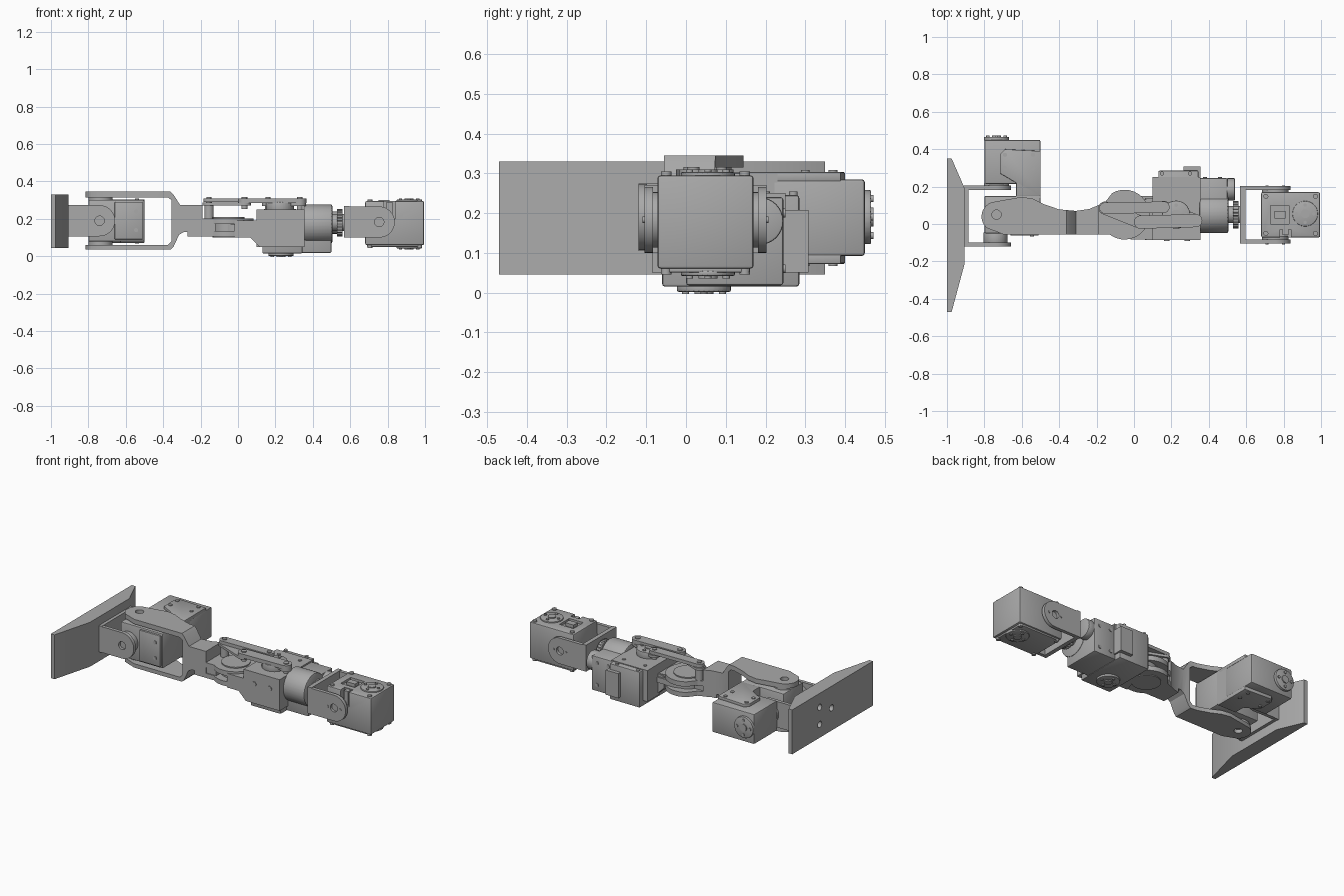
import bpy, bmesh, math
from mathutils import Vector

if "Cube" in bpy.data.objects:
    bpy.data.objects.remove(bpy.data.objects["Cube"], do_unlink=True)

grey = bpy.data.materials.new("machine_grey")
grey.use_nodes = True
grey.diffuse_color = (0.4, 0.4, 0.4, 1)
grey.node_tree.nodes["Principled BSDF"].inputs["Base Color"].default_value = (0.4, 0.4, 0.4, 1)


def place(axis, u, v, w):
    """Profile coordinates u, v and depth w to world space."""
    return {"x": (w, u, v), "y": (u, w, v), "z": (u, v, w)}[axis]


def prism(name, axis, pts, lo, hi, bevel=0.0):
    """Extrude a flat outline along an axis."""
    bm = bmesh.new()
    face = bm.faces.new([bm.verts.new(place(axis, u, v, lo)) for u, v in pts])
    ext = bmesh.ops.extrude_face_region(bm, geom=[face])
    moved = [g for g in ext["geom"] if isinstance(g, bmesh.types.BMVert)]
    bmesh.ops.translate(bm, verts=moved, vec=Vector(place(axis, 0, 0, hi - lo)))
    bmesh.ops.recalc_face_normals(bm, faces=bm.faces)
    if bevel:
        bmesh.ops.bevel(bm, geom=bm.edges[:], offset=bevel, segments=2, profile=0.5, affect="EDGES")
    mesh = bpy.data.meshes.new(name)
    bm.to_mesh(mesh)
    bm.free()
    ob = bpy.data.objects.new(name, mesh)
    bpy.context.collection.objects.link(ob)
    mesh.materials.append(grey)
    return ob


def box(name, x, y, z, bevel=0.0):
    pts = [(x[0], y[0]), (x[1], y[0]), (x[1], y[1]), (x[0], y[1])]
    return prism(name, "z", pts, z[0], z[1], bevel)


def arc(c, r, a, b, n=24):
    return [(c[0] + r * math.cos(math.radians(a + (b - a) * i / n)),
             c[1] + r * math.sin(math.radians(a + (b - a) * i / n))) for i in range(n + 1)]


def disc(name, axis, c, r, lo, hi, bevel=0.0):
    return prism(name, axis, arc(c, r, 0, 360, 32)[:-1], lo, hi, bevel)


def cut(ob, cutters):
    for c in cutters:
        mod = ob.modifiers.new("cut", "BOOLEAN")
        mod.object, mod.operation, mod.solver = c, "DIFFERENCE", "EXACT"
        bpy.context.view_layer.objects.active = ob
        bpy.ops.object.modifier_apply(modifier=mod.name)
        bpy.data.objects.remove(c, do_unlink=True)
    return ob


def link(name, a, b, r, lo, hi):
    """Flat bar with round ends and pins."""
    t = math.degrees(math.atan2(b[1] - a[1], b[0] - a[0]))
    prism(name, "z", arc(a, r, t + 90, t + 270) + arc(b, r, t - 90, t + 90), lo, hi)
    for i, c in enumerate((a, b)):
        disc(f"{name}_pin_{i}", "z", c, r * 0.45, lo - 0.02, hi + 0.006)


def horn(name, axis, c, r, lo, hi, out):
    """Output wheel with a centre boss and four screws; out is the outward sign."""
    disc(name, axis, c, r, lo, hi, 0.004)
    end = hi if out > 0 else lo
    a, b = sorted((end - 0.004 * out, end + 0.006 * out))
    disc(name + "_boss", axis, c, r * 0.35, a, b)
    for i, (u, v) in enumerate(arc(c, r * 0.68, 0, 270, 3)):
        disc(f"{name}_screw_{i}", axis, (u, v), r * 0.13, a, b)


def screws(name, axis, us, vs, lo, hi, r=0.011):
    for i, u in enumerate(us):
        for j, v in enumerate(vs):
            disc(f"{name}_{i}{j}", axis, (u, v), r, lo, hi)


def arm(name, base, c, r, lo, hi):
    """Bracket side arm with a round end and a pivot hole."""
    s = 1 if c[0] > base else -1
    ob = prism(name, "y", [(base, c[1] - r)] + arc(c, r, -90, 90) + [(base, c[1] + r)], lo, hi)
    return cut(ob, [disc("pivot_cutter", "y", c, 0.025, lo - 0.02, hi + 0.02)])


# Foot plate with three mounting holes, and its two-armed bracket
foot = prism("foot_plate", "z", [(-1, -0.47), (-0.975, -0.47), (-0.905, -0.21), (-0.905, 0.19),
                                 (-0.975, 0.35), (-1, 0.35)], 0.045, 0.33)
cut(foot, [disc("hole_cutter", "x", c, 0.02, -1.05, -0.94)
           for c in ((0.07, 0.24), (0.07, 0.13), (-0.05, 0.19))])
box("foot_bracket_back", (-0.908, -0.885), (-0.12, 0.205), (0.105, 0.275))
for side, lo in (("front", -0.12), ("rear", 0.183)):
    arm(f"foot_bracket_{side}_arm", -0.905, (-0.74, 0.19), 0.083, lo, lo + 0.022)

# Ankle: inner motor turning about z
box("ankle_inner_motor", (-0.8, -0.5), (-0.05, 0.15), (0.078, 0.302), 0.008)
box("ankle_front_cover", (-0.66, -0.51), (-0.062, -0.045), (0.09, 0.29), 0.004)
screws("ankle_cover_screw", "y", (-0.545,), (0.14, 0.24), -0.068, -0.055)
horn("ankle_front_bearing", "y", (-0.74, 0.19), 0.065, -0.1, -0.045, -1)
for side, lo, hi, out in (("top", 0.29, 0.318, 1), ("bottom", 0.058, 0.085, -1)):
    disc(f"ankle_{side}_wheel", "z", (-0.735, 0.05), 0.065, lo, hi)

# Ankle: outer motor turning about y, held between two cover plates
box("ankle_outer_motor", (-0.8, -0.5), (0.215, 0.45), (0.092, 0.285), 0.008)
box("ankle_joint_block", (-0.63, -0.5), (0.14, 0.23), (0.08, 0.3))
horn("ankle_outer_wheel", "y", (-0.735, 0.19), 0.068, 0.445, 0.466, 1)
horn("ankle_inner_wheel", "y", (-0.735, 0.19), 0.068, 0.2, 0.22, -1)
cover = [(-0.63, 0.15), (-0.5, 0.15), (-0.5, 0.39), (-0.69, 0.4), (-0.715, 0.375), (-0.715, 0.27), (-0.63, 0.22)]
for side, lo, hi in (("top", 0.28, 0.303), ("bottom", 0.072, 0.095)):
    prism(f"ankle_{side}_cover", "z", cover, lo, hi, 0.003)
    screws(f"ankle_{side}_screw", "z", (-0.69, -0.54), (0.3, 0.37), lo - 0.005, hi + 0.005)

# Shin fork: side profile limited by a curved plan outline
shin = prism("shin_fork", "y", [(-0.82, 0.315), (-0.375, 0.315), (-0.355, 0.3), (-0.355, 0.08), (-0.375, 0.06),
                                (-0.82, 0.06), (-0.82, 0.035), (-0.36, 0.035), (-0.345, 0.05), (-0.315, 0.115),
                                (-0.29, 0.13), (-0.27, 0.13), (-0.27, 0.105), (-0.19, 0.105), (-0.19, 0.275),
                                (-0.31, 0.275), (-0.345, 0.33), (-0.36, 0.345), (-0.82, 0.345)], -0.2, 0.3)
plan = arc((-0.735, 0.04), 0.08, 105, 230) + [(-0.7, -0.055), (-0.18, -0.055), (-0.18, 0.105), (-0.24, 0.08),
                                              (-0.31, 0.07), (-0.4, 0.078), (-0.48, 0.105), (-0.54, 0.135),
                                              (-0.6, 0.145)]
limit = prism("shin_outline_cutter", "z", plan, 0, 0.4)
mod = shin.modifiers.new("outline", "BOOLEAN")
mod.object, mod.operation, mod.solver = limit, "INTERSECT", "EXACT"
bpy.context.view_layer.objects.active = shin
bpy.ops.object.modifier_apply(modifier=mod.name)
bpy.data.objects.remove(limit, do_unlink=True)
cut(shin, [disc("pivot_cutter", "z", (-0.735, 0.05), 0.025, 0, 0.4)])

# Knee: two round plates on the shin around a hub, reaching the thigh
knee = [(-0.2, -0.055), (-0.13, -0.055)] + arc((-0.05, 0.05), 0.133, 232, 480) + [(-0.16, 0.11), (-0.2, 0.095)]
for side, lo, hi in (("lower", 0.105, 0.135), ("upper", 0.172, 0.203)):
    prism(f"knee_{side}_plate", "z", knee, lo, hi)
box("knee_rear_wall", (-0.2, -0.12), (-0.05, 0.09), (0.106, 0.2))
disc("knee_hub", "z", (-0.05, 0.05), 0.085, 0.1, 0.21)
prism("thigh_tongue", "z", arc((0.0, 0.05), 0.1, 90, 270) + [(0.14, -0.08), (0.14, 0.15)], 0.136, 0.171)
prism("thigh_web", "z", [(-0.02, -0.083), (0.13, -0.083), (0.13, 0.14), (0.05, 0.13)], 0.1, 0.19)

# Linkage above the knee
disc("linkage_post_shin", "z", (-0.155, 0.085), 0.025, 0.2, 0.275)
link("linkage_cross_bar", (-0.155, 0.085), (0.035, 0.01), 0.035, 0.272, 0.287)
link("linkage_rear_bar", (-0.155, 0.085), (0.16, 0.09), 0.03, 0.289, 0.31)
link("linkage_front_bar", (0.035, 0.01), (0.33, 0.018), 0.035, 0.285, 0.31)
link("linkage_crank", (0.16, 0.09), (0.33, 0.018), 0.033, 0.268, 0.285)
horn("knee_drive_wheel", "z", (0.225, 0.05), 0.075, 0.24, 0.29, 1)

# Thigh housing with the knee motor
prism("thigh_housing", "y", [(0.06, 0.105), (0.115, 0.05), (0.355, 0.05), (0.355, 0.25), (0.1, 0.25), (0.1, 0.19),
                             (0.06, 0.18)], -0.085, 0.14)
box("knee_motor", (0.13, 0.345), (-0.06, 0.285), (0.015, 0.245), 0.007)
box("thigh_rear_block", (0.1, 0.355), (0.12, 0.25), (0.05, 0.25))
box("thigh_rear_tab", (0.265, 0.355), (0.24, 0.308), (0.05, 0.208))
horn("knee_bottom_wheel", "z", (0.23, 0.045), 0.068, 0.002, 0.02, -1)
screws("thigh_front_screw", "y", (0.175, 0.285), (0.175,), -0.09, -0.08, 0.015)
screws("thigh_top_screw", "z", (0.15, 0.3), (0.2, 0.27), 0.24, 0.254)

# Hip turning motor and its round sleeve
box("hip_turn_motor", (0.34, 0.5), (0.0, 0.245), (0.018, 0.24), 0.007)
disc("hip_sleeve", "x", (0.055, 0.173), 0.104, 0.35, 0.505, 0.01)
screws("hip_turn_screw", "y", (0.38, 0.46), (0.06, 0.2), 0.24, 0.25)
disc("hip_rear_gear", "x", (0.185, 0.18), 0.06, 0.495, 0.54, 0.006)
disc("hip_shaft", "x", (0.05, 0.18), 0.045, 0.5, 0.58)
disc("hip_gear", "x", (0.05, 0.18), 0.068, 0.528, 0.56)
for i, c in enumerate(arc((0.05, 0.18), 0.067, 0, 345, 23)):
    disc(f"hip_gear_tooth_{i}", "x", c, 0.006, 0.53, 0.558)

# Hip bracket
box("hip_bracket_back", (0.568, 0.595), (-0.105, 0.203), (0.1, 0.27))
for side, lo in (("front", -0.105), ("rear", 0.181)):
    arm(f"hip_bracket_{side}_arm", 0.57, (0.755, 0.183), 0.083, lo, lo + 0.022)
    screws(f"hip_{side}_arm_screw", "y", (0.71, 0.8), (0.183,), lo - 0.004, lo + 0.026, 0.008)

# Hip motor: slotted body, raised covers and wheels
hip = box("hip_motor", (0.68, 0.995), (-0.072, 0.17), (0.06, 0.295), 0.008)
cut(hip, [box("slot_cutter", (0.78, 0.84), (-0.09, -0.03), (0.2, 0.32)),
          box("recess_cutter", (0.73, 0.83), (0.0, 0.1), (0.28, 0.32))])
box("hip_slot_key", (0.795, 0.825), (-0.06, -0.025), (0.2, 0.29))
box("hip_recess_key", (0.75, 0.81), (0.03, 0.07), (0.27, 0.3))
box("hip_bottom_cover", (0.69, 0.98), (-0.06, 0.16), (0.05, 0.065), 0.004)
horn("hip_top_wheel", "z", (0.915, 0.055), 0.068, 0.29, 0.303, 1)
horn("hip_bottom_wheel", "z", (0.915, 0.055), 0.068, 0.042, 0.055, -1)
for side, lo, hi in (("front", -0.09, -0.065), ("rear", 0.165, 0.185)):
    disc(f"hip_{side}_wheel", "y", (0.755, 0.183), 0.07, lo, hi)
for y in (-0.05, 0.148):
    screws(f"hip_corner_screw_{'front' if y < 0 else 'rear'}", "z", (0.705, 0.97), (y,), 0.045, 0.304, 0.013)

# Smooth round surfaces, keep edges sharp
bpy.ops.object.select_all(action="DESELECT")
for ob in bpy.context.scene.objects:
    if ob.type == "MESH" and ob.data.materials and ob.data.materials[0] == grey:
        ob.select_set(True)
        bpy.context.view_layer.objects.active = ob
bpy.ops.object.shade_smooth_by_angle(angle=math.radians(30))
